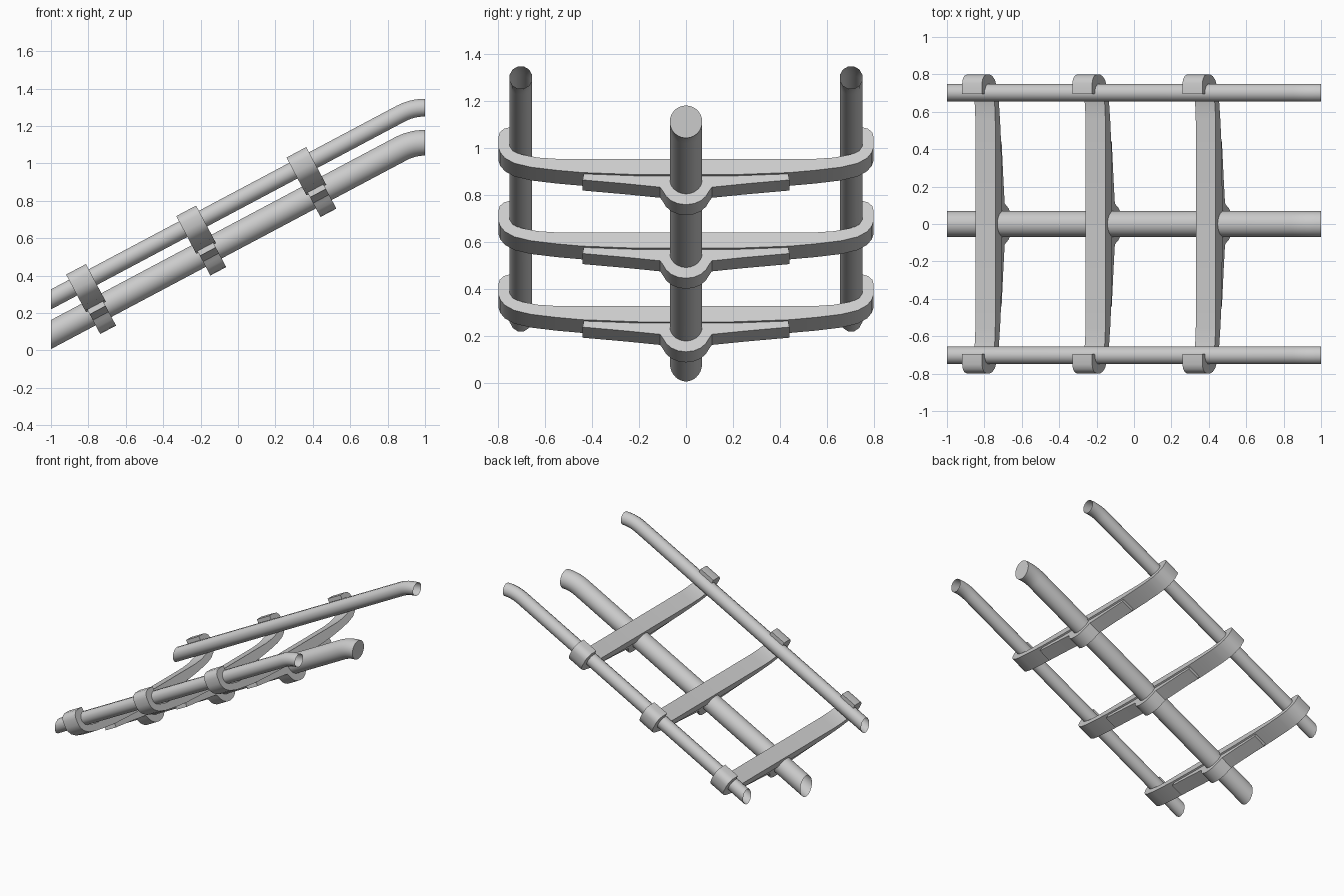
import bpy, bmesh, math
from mathutils import Vector

if "Cube" in bpy.data.objects:
    bpy.data.objects.remove(bpy.data.objects["Cube"])

SLOPE = 0.531
ANG = math.atan(SLOPE)
D = Vector((math.cos(ANG), 0, math.sin(ANG)))    # along the track
N = Vector((-math.sin(ANG), 0, math.cos(ANG)))   # track normal
BEND_X = 0.87


def finish(name, bm):
    bmesh.ops.recalc_face_normals(bm, faces=bm.faces)
    me = bpy.data.meshes.new(name)
    bm.to_mesh(me)
    bm.free()
    ob = bpy.data.objects.new(name, me)
    bpy.context.collection.objects.link(ob)
    bpy.ops.object.select_all(action='DESELECT')
    ob.select_set(True)
    bpy.context.view_layer.objects.active = ob
    bpy.ops.object.shade_smooth_by_angle(angle=math.radians(32))
    return ob


def tube(name, y, z0, r, sides, cap_top=False):
    """Sloped tube levelling out at the top, both ends cut vertically."""
    zb = z0 + SLOPE * (BEND_X + 1)
    path = [(-1, z0, ANG)]
    R = (1 - BEND_X) / math.sin(ANG)
    for i in range(7):
        a = ANG * (1 - i / 6)
        path.append((BEND_X + R * (math.sin(ANG) - math.sin(a)),
                     zb + R * (math.cos(a) - math.cos(ANG)), a))
    bm = bmesh.new()
    rings = []
    for k, (x, z, a) in enumerate(path):
        ring = []
        for s in range(sides):
            t = 2 * math.pi * (s + 0.5) / sides
            u, v = r * math.cos(t), r * math.sin(t)
            if k == 0:   # plumb cut at the lower end
                co = (x, y + u, z + v / math.cos(a))
            else:
                co = (x - v * math.sin(a), y + u, z + v * math.cos(a))
            ring.append(bm.verts.new(co))
        rings.append(ring)
    for p, q in zip(rings, rings[1:]):
        for s in range(sides):
            t = (s + 1) % sides
            bm.faces.new((p[s], p[t], q[t], q[s]))
    if cap_top:
        bm.faces.new(rings[-1])
    return finish(name, bm)


def plate(name, half, origin, thick):
    """Mirror a half outline (y, n) across y = 0 and extrude along the track."""
    outline = half + [(-y, n) for y, n in reversed(half) if y > 0]
    bm = bmesh.new()
    vs = [bm.verts.new(origin + Vector((0, y, 0)) + N * n - D * thick / 2) for y, n in outline]
    f = bm.faces.new(vs)
    ext = bmesh.ops.extrude_face_region(bm, geom=[f])
    bmesh.ops.translate(bm, vec=D * thick,
                        verts=[v for v in ext['geom'] if isinstance(v, bmesh.types.BMVert)])
    bmesh.ops.triangulate(bm, faces=[f for f in bm.faces if len(f.verts) > 4])
    return finish(name, bm)


# spine and rails
tube("spine_tube", 0, 0.085, 0.069, 32, cap_top=True)
for side, y in (("left", -0.702), ("right", 0.702)):
    tube(side + "_rail", y, 0.273, 0.049, 12)

# crosstie outline: flat beam whose ends hook around the outside of each rail
TIE = [(0.55, -0.073), (0.63, -0.067), (0.70, -0.052), (0.735, -0.036), (0.75, 0.0),
       (0.735, 0.036), (0.695, 0.05), (0.695, 0.079), (0.75, 0.079), (0.775, 0.071),
       (0.792, 0.053), (0.798, 0.03), (0.798, -0.015), (0.79, -0.042), (0.77, -0.069),
       (0.73, -0.094), (0.66, -0.113), (0.55, -0.128), (0.44, -0.139), (0.2, -0.149)]
# gusset under the beam with a collar around the spine
GUSSET = [(0.43, -0.12), (0.44, -0.168), (0.25, -0.187), (0.11, -0.203), (0.098, -0.222),
          (0.085, -0.246), (0.063, -0.268), (0.034, -0.282), (0.0, -0.287)]

for i in range(3):
    x = -0.829 + 0.589 * i
    o = Vector((x, 0, 0.273 + SLOPE * (x + 1)))
    plate(f"crosstie_{i + 1}", TIE, o, 0.12)
    plate(f"spine_gusset_{i + 1}", GUSSET, o, 0.096)
